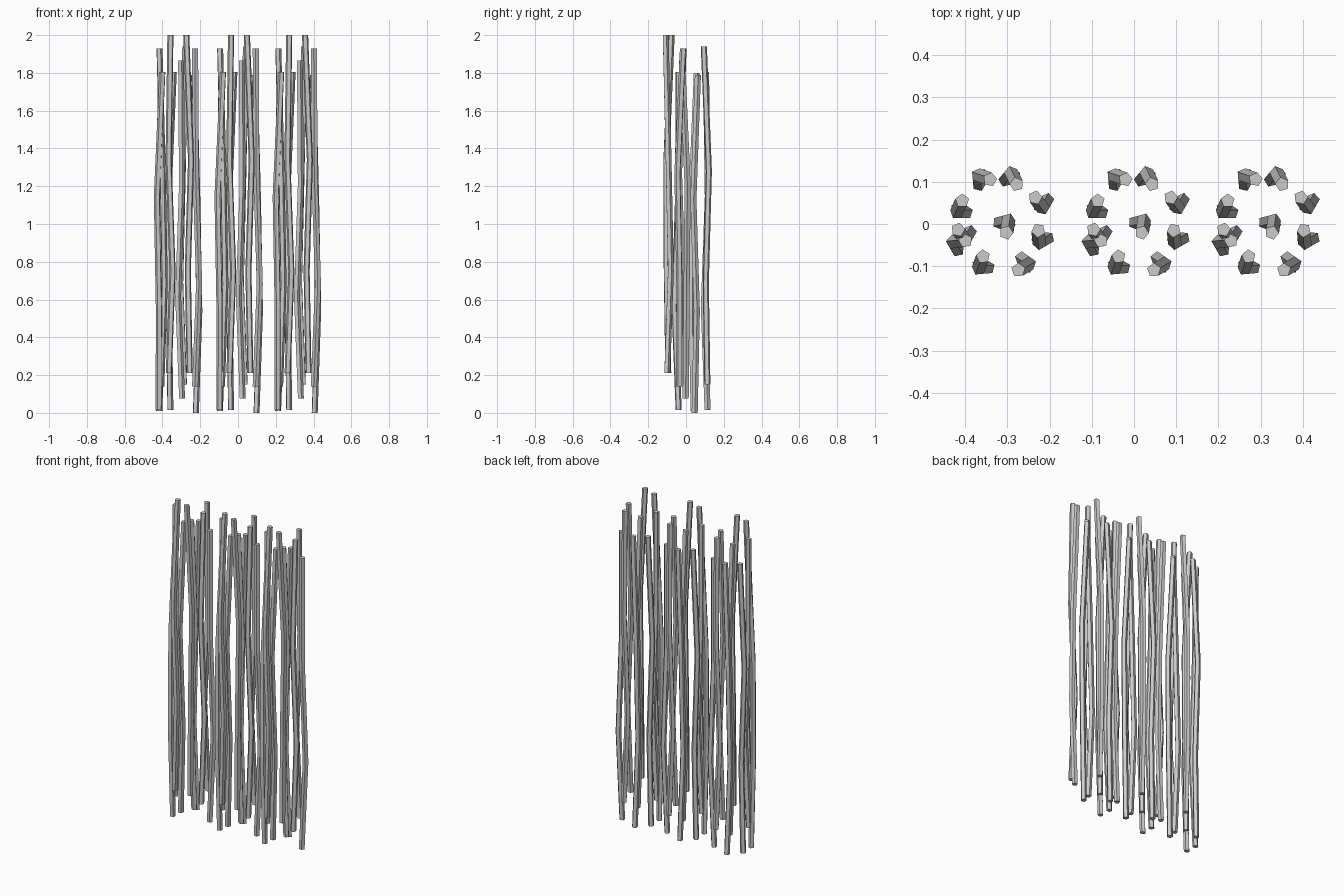
import bpy, bmesh
from math import sin, cos, pi, radians

if "Cube" in bpy.data.objects:
    bpy.data.objects.remove(bpy.data.objects["Cube"])

# One wobbly five-sided stalk: centre-line points (x, y, z), bottom to top
PATH = [(-0.010, 0.000, 0.0), (0.009, -0.010, 0.54),
        (-0.012, -0.010, 1.13), (0.000, 0.017, 1.79)]
RADIUS, SIDES = 0.017, 5


def stalk_mesh():
    bm = bmesh.new()
    rings = []
    for x, y, z in PATH:
        rings.append([bm.verts.new((x + RADIUS * cos(pi / 2 + 2 * pi * i / SIDES),
                                    y + RADIUS * sin(pi / 2 + 2 * pi * i / SIDES), z))
                      for i in range(SIDES)])
    for a, b in zip(rings, rings[1:]):
        for i in range(SIDES):
            j = (i + 1) % SIDES
            bm.faces.new((a[i], a[j], b[j], b[i]))
    bm.faces.new(rings[0][::-1])
    bm.faces.new(rings[-1])
    mesh = bpy.data.meshes.new("stalk")
    bm.to_mesh(mesh)
    bm.free()
    return mesh


# Stalks of one bundle: x, y, base height, turn about z in degrees
STALKS = [
    (-0.358, 0.104, 0.015, -85),
    (-0.291, 0.105, 0.150, -130),
    (-0.407, 0.038, 0.010, 0),
    (-0.219, 0.054, 0.000, 60),
    (-0.402, -0.022, 0.140, 60),
    (-0.414, -0.048, 0.015, -60),
    (-0.307, -0.004, 0.075, 195),
    (-0.218, -0.030, 0.140, 30),
    (-0.356, -0.094, 0.210, 5),
    (-0.264, -0.095, 0.210, 145),
]

# Three identical bundles side by side
mesh = stalk_mesh()
for b, shift in enumerate((0.0, 0.321, 0.629)):
    for k, (x, y, z, turn) in enumerate(STALKS):
        ob = bpy.data.objects.new(f"bundle_{b + 1}_stalk_{k + 1}", mesh)
        ob.location = (x + shift, y, z)
        ob.rotation_euler.z = radians(turn)
        bpy.context.collection.objects.link(ob)
